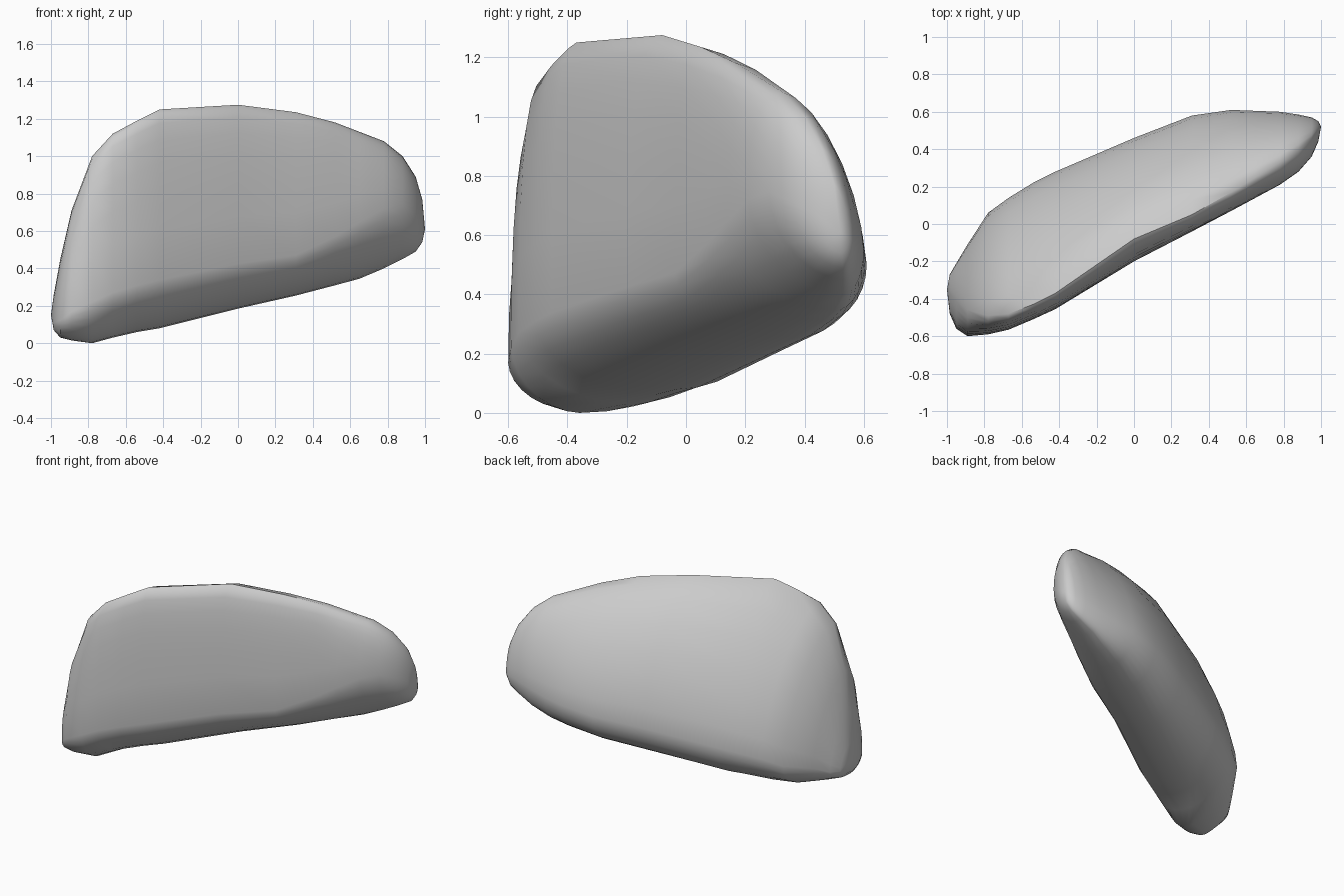
import bpy
import bmesh
from math import cos, sin, pi

default_cube = bpy.data.objects.get("Cube")
if default_cube:
    bpy.data.objects.remove(default_cube, do_unlink=True)

RING = 28            # points around each cross-section
BACK_HEIGHT = 0.22   # how far up the section the back bulges most

# Cross-sections along the body:
# x, bottom z, top z, front y, back y, y of top ridge, y of bottom keel
SECTIONS = [
    (-0.985, 0.07, 0.26, -0.48, -0.27, -0.37, -0.40),
    (-0.95, 0.03, 0.45, -0.56, -0.21, -0.41, -0.43),
    (-0.89, 0.015, 0.71, -0.60, -0.11, -0.46, -0.41),
    (-0.78, 0.0, 1.0, -0.59, 0.06, -0.49, -0.36),
    (-0.67, 0.03, 1.12, -0.565, 0.14, -0.48, -0.20),
    (-0.54, 0.06, 1.19, -0.51, 0.22, -0.43, -0.11),
    (-0.42, 0.08, 1.25, -0.455, 0.28, -0.37, -0.03),
    (0.0, 0.185, 1.275, -0.20, 0.46, -0.08, 0.21),
    (0.31, 0.255, 1.235, -0.04, 0.58, 0.05, 0.37),
    (0.52, 0.31, 1.18, 0.07, 0.61, 0.17, 0.46),
    (0.65, 0.345, 1.13, 0.14, 0.605, 0.25, 0.50),
    (0.78, 0.40, 1.08, 0.21, 0.60, 0.33, 0.53),
    (0.88, 0.45, 1.0, 0.28, 0.585, 0.40, 0.53),
    (0.95, 0.49, 0.89, 0.36, 0.57, 0.46, 0.53),
    (0.985, 0.54, 0.77, 0.44, 0.55, 0.50, 0.52),
]
LEFT_TIP = (-1.0, -0.35, 0.15)
RIGHT_TIP = (1.0, 0.52, 0.61)


def front_height(x):
    """How far up the front bulges most: low, rising towards the right tip."""
    rise = min(max((x - 0.4) / 0.5, 0), 1)
    return 0.22 + 0.33 * rise


def corner_power(c, s):
    """Squareness of the section corner: upper front is the squarest."""
    if s > 0:
        return 1.57 if c > 0 else 2.5
    return 2.0 if c > 0 else 1.8


def section_point(section, angle):
    """Point on a rounded section made of four superellipse quarters."""
    x, low, high, front, back, ridge, keel = section
    c, s = cos(angle), sin(angle)
    side = back if c > 0 else front
    side_z = low + (high - low) * (BACK_HEIGHT if c > 0 else front_height(x))
    end_y, end_z = (ridge, high) if s > 0 else (keel, low)
    power = corner_power(c, s)
    across, upward = abs(c) ** (2 / power), abs(s) ** (2 / power)
    y = end_y + (side - end_y) * across
    z = side_z + (end_z - side_z) * upward
    return x, y, z


def make_material(name, colour):
    mat = bpy.data.materials.new(name)
    mat.use_nodes = True
    mat.diffuse_color = colour
    shader = mat.node_tree.nodes["Principled BSDF"]
    shader.inputs["Base Color"].default_value = colour
    shader.inputs["Roughness"].default_value = 0.8
    return mat


# Body: lofted sections closed with a fan at each tip
bm = bmesh.new()
rings = [[bm.verts.new(section_point(sec, 2 * pi * i / RING)) for i in range(RING)]
         for sec in SECTIONS]
for ring, following in zip(rings, rings[1:]):
    for i in range(RING):
        j = (i + 1) % RING
        bm.faces.new((ring[i], ring[j], following[j], following[i]))
for ring, tip in ((rings[0], LEFT_TIP), (rings[-1], RIGHT_TIP)):
    point = bm.verts.new(tip)
    for i in range(RING):
        bm.faces.new((ring[i], ring[(i + 1) % RING], point))
bmesh.ops.recalc_face_normals(bm, faces=bm.faces)

mesh = bpy.data.meshes.new("rounded_slab")
bm.to_mesh(mesh)
bm.free()
mesh.materials.append(make_material("plain grey", (0.6, 0.6, 0.6, 1.0)))
slab = bpy.data.objects.new("rounded_slab", mesh)
bpy.context.collection.objects.link(slab)

# Smooth shading
bpy.ops.object.select_all(action="DESELECT")
slab.select_set(True)
bpy.context.view_layer.objects.active = slab
bpy.ops.object.shade_smooth_by_angle(angle=pi / 4)
